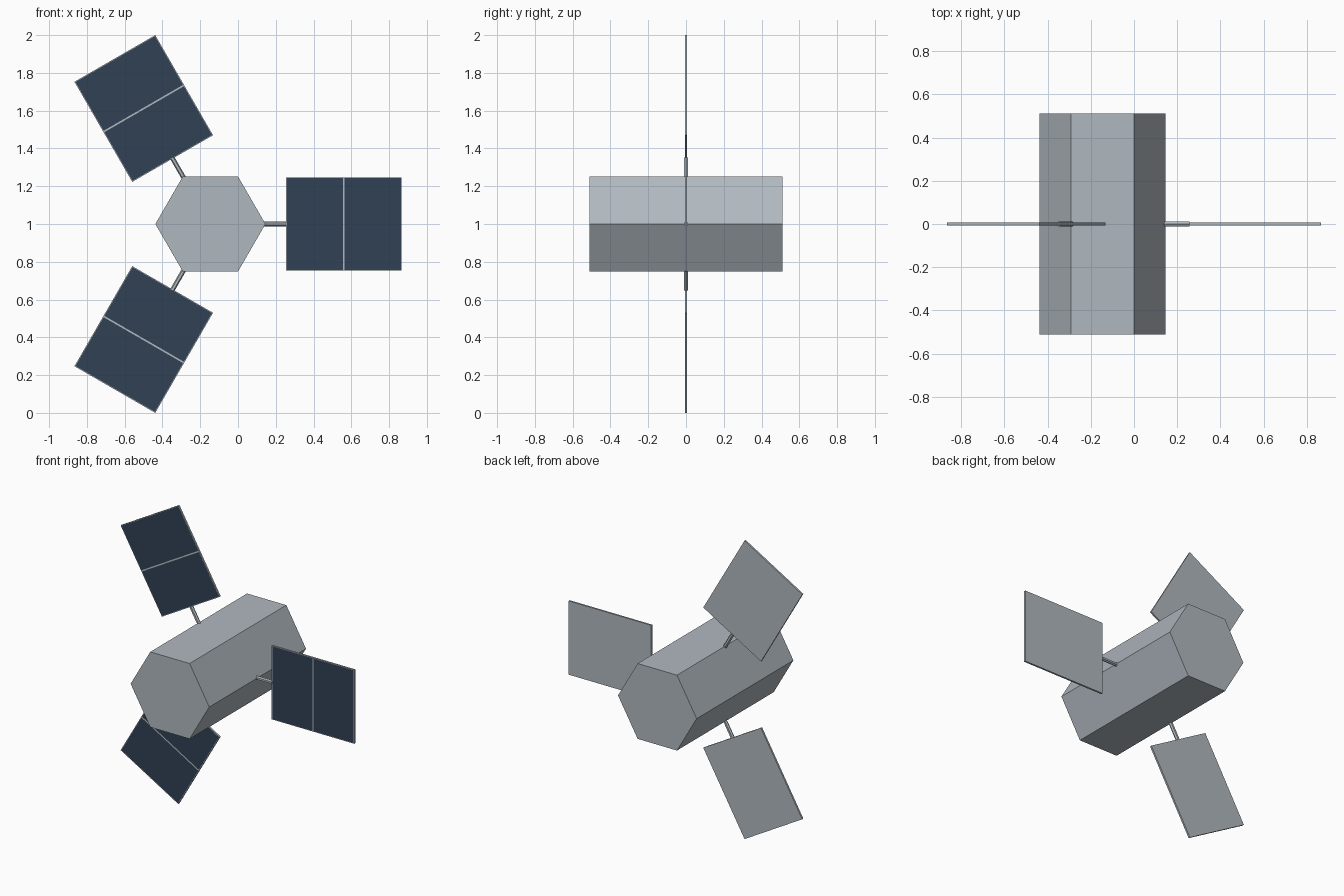
import bpy
import bmesh
from math import radians
from mathutils import Matrix, Vector

old = bpy.data.objects.get("Cube")
if old:
    bpy.data.objects.remove(old, do_unlink=True)

HUB = Matrix.Translation((-0.146, 0, 1.0))   # centre axis of the satellite
BODY_RADIUS = 0.2915
BODY_LENGTH = 1.024
PANEL_INNER, PANEL_OUTER = 0.40, 1.012       # distances from the axis
PANEL_WIDTH = 0.494
PANEL_THICKNESS = 0.012


def material(name, color):
    mat = bpy.data.materials.new(name)
    mat.use_nodes = True
    mat.diffuse_color = color
    mat.node_tree.nodes["Principled BSDF"].inputs["Base Color"].default_value = color
    return mat


grey = material("satin_grey", (0.434, 0.479, 0.521, 1))
navy = material("solar_navy", (0.031, 0.052, 0.091, 1))


def make_object(name, bm, matrix, mats):
    mesh = bpy.data.meshes.new(name)
    bm.normal_update()
    bm.to_mesh(mesh)
    bm.free()
    for mat in mats:
        mesh.materials.append(mat)
    obj = bpy.data.objects.new(name, mesh)
    obj.matrix_world = matrix
    bpy.context.collection.objects.link(obj)
    return obj


def hex_prism(radius, length):
    """Six-sided prism along z with corners on the x axis."""
    bm = bmesh.new()
    bmesh.ops.create_cone(bm, cap_ends=True, segments=6, radius1=radius,
                          radius2=radius, depth=length)
    corner = max(bm.verts, key=lambda v: v.co.x).co
    turn = -Vector((corner.x, corner.y)).angle_signed(Vector((1, 0)))
    bmesh.ops.rotate(bm, verts=bm.verts, matrix=Matrix.Rotation(turn, 3, 'Z'))
    return bm


# Hexagonal body lying front to back
make_object("body", hex_prism(BODY_RADIUS, BODY_LENGTH),
            HUB @ Matrix.Rotation(radians(90), 4, 'X'), [grey])

for side, angle in (("left", 0), ("upper_right", 120), ("lower_right", 240)):
    arm = HUB @ Matrix.Rotation(radians(-angle), 4, 'Y')

    # Thin strut from a body corner to the panel edge
    start = BODY_RADIUS - 0.03
    strut_length = PANEL_INNER - start + 0.002
    make_object(side + "_strut", hex_prism(0.0125, strut_length),
                arm @ Matrix.Translation((start + strut_length / 2, 0, 0))
                @ Matrix.Rotation(radians(90), 4, 'Y'), [grey])

    # Flat panel split in two, with navy cells inset on its front
    bm = bmesh.new()
    bmesh.ops.create_cube(bm, size=1)
    bmesh.ops.scale(bm, verts=bm.verts,
                    vec=(PANEL_OUTER - PANEL_INNER, PANEL_THICKNESS, PANEL_WIDTH))
    bmesh.ops.bisect_plane(bm, geom=bm.verts[:] + bm.edges[:] + bm.faces[:],
                           plane_co=(0, 0, 0), plane_no=(1, 0, 0))
    bm.normal_update()
    cells = [f for f in bm.faces if f.normal.y < -0.9]
    bmesh.ops.inset_individual(bm, faces=cells, thickness=0.006)
    for face in cells:
        face.material_index = 1
    make_object(side + "_solar_panel", bm,
                arm @ Matrix.Translation(((PANEL_INNER + PANEL_OUTER) / 2, 0, 0)),
                [grey, navy])
